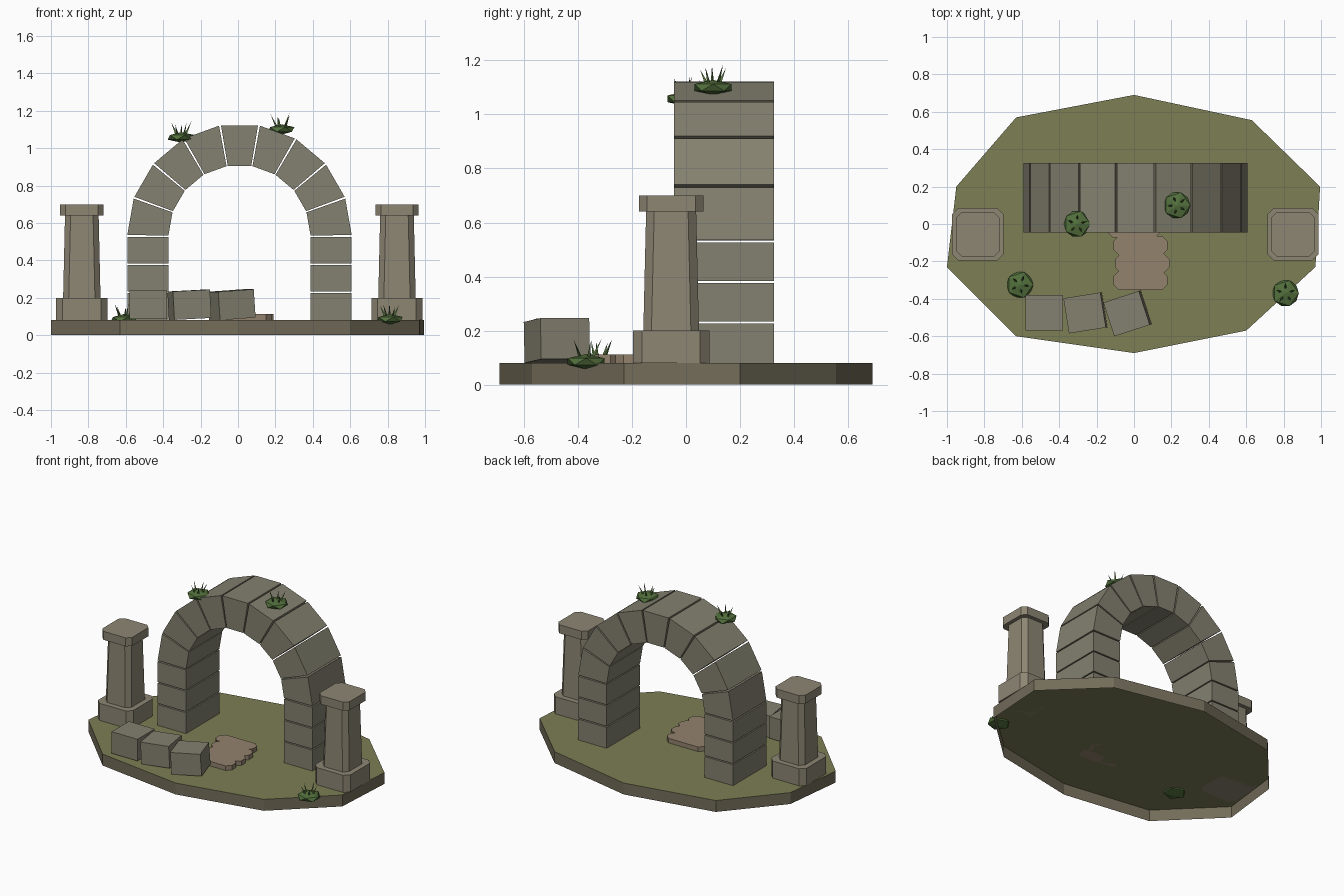
import bpy, bmesh, math
from mathutils import Matrix, Vector

if "Cube" in bpy.data.objects:
    bpy.data.objects.remove(bpy.data.objects["Cube"])


def material(name, rgb):
    m = bpy.data.materials.new(name)
    m.diffuse_color = (*rgb, 1)
    m.use_nodes = True
    m.node_tree.nodes["Principled BSDF"].inputs["Base Color"].default_value = m.diffuse_color
    return m


STONE = material("weathered_stone", (0.23, 0.22, 0.16))
PILLAR = material("warm_stone", (0.27, 0.24, 0.175))
SLAB = material("path_stone", (0.29, 0.225, 0.155))
GRASS = material("grass", (0.20, 0.21, 0.09))
SOIL = material("soil", (0.17, 0.15, 0.10))
LEAF = material("leaf", (0.085, 0.16, 0.045))


def finish(name, bm, *mats):
    bmesh.ops.recalc_face_normals(bm, faces=bm.faces)
    me = bpy.data.meshes.new(name)
    bm.to_mesh(me)
    bm.free()
    ob = bpy.data.objects.new(name, me)
    for m in mats:
        me.materials.append(m)
    bpy.context.collection.objects.link(ob)
    return ob


def loft(bm, rings):
    """Closed solid through rings of equal point count."""
    vs = [[bm.verts.new(p) for p in r] for r in rings]
    n = len(vs[0])
    for a, b in zip(vs, vs[1:]):
        for i in range(n):
            j = (i + 1) % n
            bm.faces.new((a[i], a[j], b[j], b[i]))
    bm.faces.new(vs[0][::-1])
    bm.faces.new(vs[-1])


def octagon(cx, cy, hx, hy, c, z):
    """Rectangle with chamfered corners."""
    pts = []
    for sx, sy in ((1, 1), (-1, 1), (-1, -1), (1, -1)):
        pair = [(sx * hx, sy * (hy - c)), (sx * (hx - c), sy * hy)]
        pts += pair if sx * sy > 0 else pair[::-1]
    return [(cx + x, cy + y, z) for x, y in pts]


# Ground: irregular ten-sided shell, open underneath, fanned grass top
TOP = 0.08
rim = [(0, .69), (.63, .555), (.995, .20), (.97, -.23), (.60, -.57),
       (0, -.69), (-.63, -.60), (-1.0, -.23), (-.95, .20), (-.63, .57)]
bm = bmesh.new()
rows = [[bm.verts.new((x, y, z)) for x, y in rim] for z in (0, 0.045, TOP)]
hub = bm.verts.new((0, 0, TOP))
for i in range(10):
    j = (i + 1) % 10
    for a, b in zip(rows, rows[1:]):
        bm.faces.new((a[i], a[j], b[j], b[i])).material_index = 1
    bm.faces.new((rows[2][i], rows[2][j], hub))
ground = finish("ground", bm, GRASS, SOIL)

# Arch: three pier blocks per side and nine wedge stones
CX, SPRING, R_IN, R_OUT = 0.008, 0.53, 0.38, 0.60
Y0, Y1 = -0.045, 0.325


def arch_stone(name, section):
    bm = bmesh.new()
    loft(bm, [[(CX + x, y, z) for x, z in section] for y in (Y0, Y1)])
    finish(name, bm, STONE)


for s, side in ((-1, "left"), (1, "right")):
    for k in range(3):
        z0 = TOP + 0.15 * k + (0.004 if k else 0)
        z1 = TOP + 0.15 * (k + 1) - 0.004
        arch_stone(f"{side}_pier_block_{k + 1}",
                   [(s * R_IN, z0), (s * R_OUT, z0), (s * R_OUT, z1), (s * R_IN, z1)])
for k in range(9):
    a0, a1 = math.radians(20 * k + 0.5), math.radians(20 * k + 19.5)
    arch_stone(f"arch_wedge_{k + 1}",
               [(r * math.cos(a), SPRING + r * math.sin(a))
                for r, a in ((R_IN, a0), (R_OUT, a0), (R_OUT, a1), (R_IN, a1))])

# Pillars: chamfered plinth, tapered shaft, cap
for cx, side in ((-0.835, "left"), (0.85, "right")):
    for part, h0, h1, c, z0, z1 in (("plinth", .137, .137, .034, TOP, .20),
                                    ("shaft", .100, .090, .030, .20, .64),
                                    ("cap", .116, .116, .030, .64, .70)):
        bm = bmesh.new()
        loft(bm, [octagon(cx, -0.055, h0, h0 * 1.03, c, z0),
                  octagon(cx, -0.055, h1, h1 * 1.03, c, z1)])
        finish(f"{side}_pillar_{part}", bm, PILLAR)

# Fallen blocks in front of the left pier
for k, (x, y, tilt, turn) in enumerate(((-.48, -.475, 0, 0),
                                        (-.26, -.475, -3, 9),
                                        (-.035, -.478, -4, 18))):
    bm = bmesh.new()
    bmesh.ops.create_cube(bm, size=1, matrix=Matrix.Diagonal((.20, .19, .152, 1)))
    ob = finish(f"fallen_block_{k + 1}", bm, STONE)
    ob.location = (x, y, 0.163)
    ob.rotation_euler = (0, math.radians(tilt), math.radians(turn))

# Stepping slabs leading through the arch
for k, (x, y) in enumerate(((.0, -.02), (.035, -.115), (.045, -.21), (.035, -.302))):
    bm = bmesh.new()
    loft(bm, [octagon(x, y, .145, .052, .03, z) for z in (TOP, .112)])
    finish(f"path_slab_{k + 1}", bm, SLAB)

# Tufts: flattened twenty-sided clump with thin leaning blades
for k, (x, y, z) in enumerate(((-.305, 0, 1.058), (.23, .10, 1.10),
                               (-.61, -.325, .085), (.81, -.37, .085))):
    bm = bmesh.new()
    bmesh.ops.create_icosphere(bm, subdivisions=1, radius=1,
                               matrix=Matrix.Diagonal((.08, .08, .028, 1)))
    for b in range(5):
        a = math.radians(72 * b + 25 * k + 15)
        length = (.08, .065, .075, .06, .07)[b]
        out = Vector((math.cos(a), math.sin(a), 0))
        axis = (out * .45 + Vector((0, 0, 1))).normalized()
        turn = axis.to_track_quat('Z', 'Y').to_matrix().to_4x4()
        base = out * .025 + Vector((0, 0, .012)) + axis * length / 2
        bmesh.ops.create_cone(bm, cap_ends=True, segments=3, radius1=.008, radius2=0,
                              depth=length, matrix=Matrix.Translation(base) @ turn)
    finish(f"grass_tuft_{k + 1}", bm, LEAF).location = (x, y, z)
